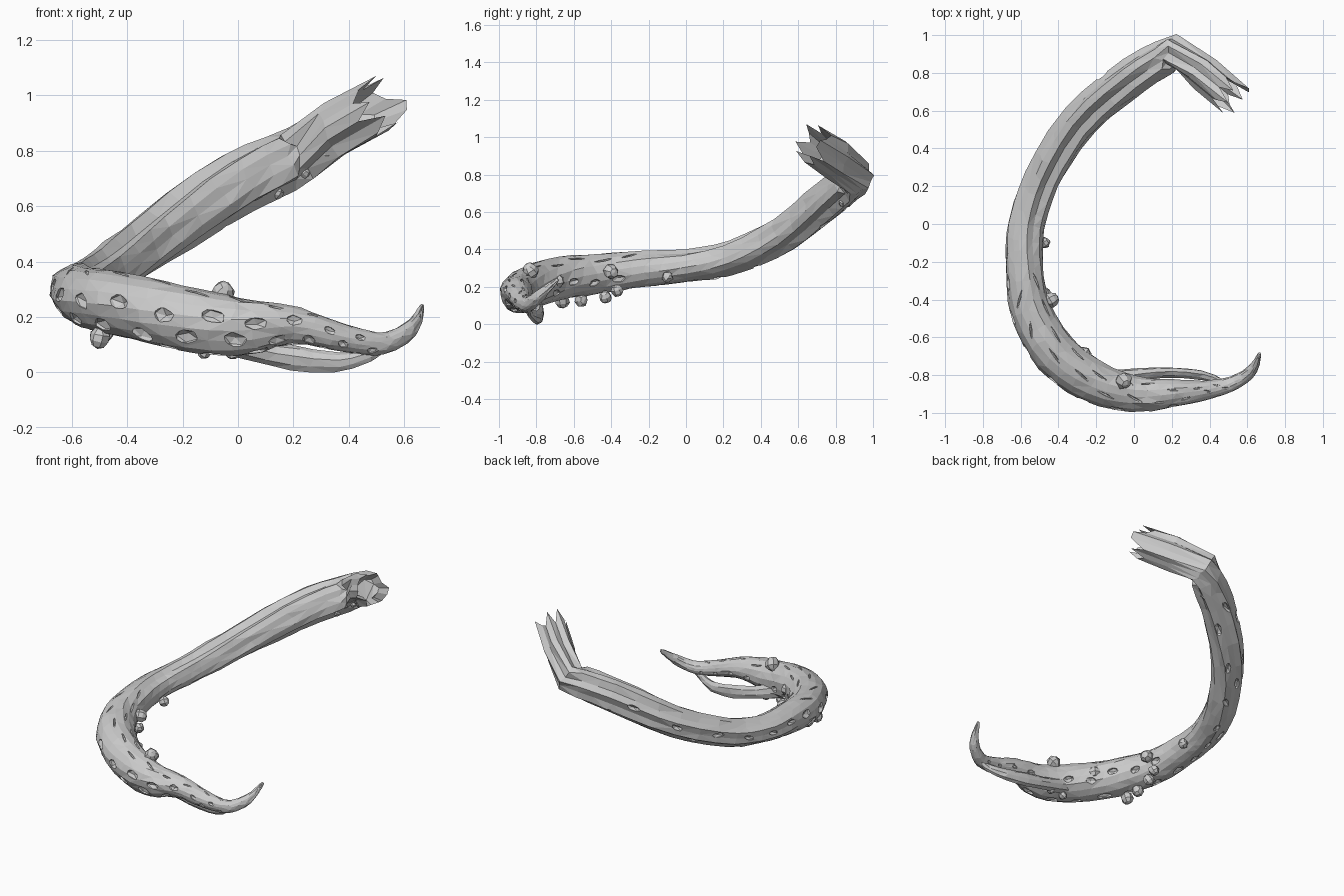
import bpy, bmesh, math, random
from mathutils import Vector, Matrix
from mathutils.bvhtree import BVHTree

if "Cube" in bpy.data.objects:
    bpy.data.objects.remove(bpy.data.objects["Cube"])

random.seed(11)
mat = bpy.data.materials.new("grey bark")
mat.diffuse_color = (0.6, 0.6, 0.6, 1)
mat.use_nodes = True
mat.node_tree.nodes["Principled BSDF"].inputs["Base Color"].default_value = mat.diffuse_color
UP = Vector((0, 0, 1))


def finish(bm, name):
    bmesh.ops.recalc_face_normals(bm, faces=bm.faces)
    me = bpy.data.meshes.new(name)
    bm.to_mesh(me)
    bm.free()
    me.materials.append(mat)
    ob = bpy.data.objects.new(name, me)
    bpy.context.collection.objects.link(ob)
    return ob


def smooth_path(pts, sub):
    """Catmull-Rom through (x, y, z, side radius, up radius) points."""
    out = []
    for i in range(len(pts) - 1):
        p = [pts[max(i - 1, 0)], pts[i], pts[i + 1], pts[min(i + 2, len(pts) - 1)]]
        for j in range(sub):
            t = j / sub
            out.append([0.5 * (2 * b + (c - a) * t + (2 * a - 5 * b + 4 * c - d) * t * t
                               + (3 * b - a - 3 * c + d) * t ** 3) for a, b, c, d in zip(*p)])
    return out + [list(pts[-1])]


def frames(path):
    """Centre, tangent, outward and upward axes for every ring."""
    res = []
    for i, p in enumerate(path):
        c = Vector(p[:3])
        a = Vector(path[max(i - 1, 0)][:3])
        b = Vector(path[min(i + 1, len(path) - 1)][:3])
        t = (c - a).normalized() + (b - c).normalized()
        t.normalize()
        s = t.cross(UP).normalized()
        res.append((c, t, s, s.cross(t), p[3], p[4]))
    return res


def tube(fr, n, ridge_amp, rough, torn=False):
    """Ridged tube: each side keeps its own height, drifting slowly along the length."""
    bm = bmesh.new()
    ridge = [random.uniform(-.8, -.2) if k % 3 == 1 else random.uniform(-.1, .5) for k in range(n)]
    rings = []
    for i, (c, t, s, u, rh, rv) in enumerate(fr):
        amp = ridge_amp(i / (len(fr) - 1))
        ring = []
        for k in range(n):
            ridge[k] = max(-.8, min(0.5, ridge[k] + random.uniform(-.2, .2)))
            f = 1 + amp * ridge[k] + random.uniform(-rough, rough)
            ang = 2 * math.pi * k / n + i * 0.035
            slide = random.uniform(-0.02, 0.02) if 0 < i < len(fr) - 1 else 0
            if torn and i == 0:
                slide = (-0.06, 0.01, 0.05, -0.04, 0.04)[k % 5]
            ring.append(bm.verts.new(c + s * rh * f * math.cos(ang) + u * rv * f * math.sin(ang) + t * slide))
        rings.append(ring)
    if torn:  # hollow inside the broken end
        c, t = fr[0][:2]
        rings.insert(0, [bm.verts.new(c + (v.co - c) * 0.7 + t * 0.12) for v in rings[0]])
    for a, b in zip(rings, rings[1:]):
        for k in range(n):
            q = (k + 1) % n
            bm.faces.new((a[k], a[q], b[q], b[k]))
    bm.faces.new(rings[0])
    bm.faces.new(rings[-1])
    bmesh.ops.triangulate(bm, faces=bm.faces)
    return bm


# Main curved limb, from the broken upper end to the hooked tip
BEND = [(0.505, 0.68, 0.96, .085, .10), (0.36, 0.80, 0.88, .088, .105)]
BODY = [(0.215, 0.91, 0.785, .088, .10), (0.0, 0.78, 0.685, .098, .105), (-0.29, 0.54, 0.49, .096, .093),
        (-0.48, 0.25, 0.355, .094, .086), (-0.57, 0.0, 0.31, .096, .085), (-0.58, -0.22, 0.295, .098, .096),
        (-0.545, -0.46, 0.27, .108, .108), (-0.42, -0.68, 0.245, .118, .115), (-0.22, -0.83, 0.20, .117, .116),
        (0.0, -0.90, 0.165, .097, .107), (0.2, -0.895, 0.17, .075, .068), (0.38, -0.88, 0.125, .052, .05),
        (0.52, -0.845, 0.105, .04, .04), (0.62, -0.78, 0.155, .03, .03), (0.665, -0.685, 0.24, .008, .008)]
body_fr = frames(BEND + smooth_path(BODY, 3))
bm = tube(body_fr, 16, lambda f: 0.27 if f < .22 else max(0.05, 0.27 - (f - .22) * 1.3), 0.025, True)
tree = BVHTree.FromBMesh(bm)
limb = finish(bm, "curved_limb")

# Cutters: faceted pits on the outer and lower sides, thin slits on top
cut = bmesh.new()


def dent(i, deg, length, width, depth, skew=0.0):
    c, t, s, u, rh, rv = body_fr[i]
    a = math.radians(deg)
    d = s * math.cos(a) + u * math.sin(a)
    hit = tree.ray_cast(c, d)[0]
    if hit is None:
        return
    w = d.cross(t).normalized()
    t2 = (t + w * skew).normalized()
    w = d.cross(t2).normalized()
    m = Matrix((t2 * length, w * width, d * depth)).transposed().to_4x4()
    m.translation = hit
    nv = bmesh.ops.create_icosphere(cut, subdivisions=1, radius=1)['verts']
    for v in nv:
        v.co *= random.uniform(.8, 1.15)
    bmesh.ops.transform(cut, matrix=m, verts=nv)


def jit(x):
    return x + random.uniform(-9, 9)


for i in range(5, 38):
    low = i >= 18
    k = min(1.0, body_fr[i][5] / .1)
    sk = random.uniform(-.3, .3)
    if i % 2 == 0:
        dent(i, jit(8), .05 * k, (.03 if low else .02) * k, .026 * k, sk)
        dent(i, jit(-85), .05 * k, (.028 if low else .022) * k, .026 * k, sk)
    elif low:
        dent(i, jit(-38), .05 * k, .034 * k, .026 * k, sk)
        dent(i, jit(198), .038 * k, .024 * k, .022 * k, sk)
    elif i % 4 == 1:
        dent(i, -45, .05, .018, .022, sk)
    if low:
        dent(i, random.uniform(50, 90) if i % 2 else random.uniform(95, 140),
             .06 * k, .007, .013 * k, random.uniform(-.5, .5))
cutter = finish(cut, "pit_cutter")
cutter.hide_render = True
mod = limb.modifiers.new("pits", 'BOOLEAN')
mod.operation = 'DIFFERENCE'
mod.object = cutter
mod.solver = 'EXACT'
mod.use_self = True
bpy.context.view_layer.objects.active = limb
limb.select_set(True)
bpy.ops.object.modifier_apply(modifier="pits")
bpy.data.objects.remove(cutter)

# Split strand running below the limb near the tip
STRAND = [(-0.14, -0.82, 0.14, .05, .05), (0.04, -0.795, 0.085, .035, .04), (0.2, -0.785, 0.052, .028, .046),
          (0.36, -0.80, 0.036, .026, .034), (0.47, -0.835, 0.06, .018, .024), (0.55, -0.84, 0.105, .008, .008)]
finish(tube(frames(smooth_path(STRAND, 2)), 8, lambda f: .1, .04), "split_strand")

# Wart-like knobs on the inner and lower sides
KNOBS = [(-.055, -.83, .285, .045), (-.435, -.40, .28, .042), (-.50, -.66, .125, .04), (-.50, -.56, .13, .038),
         (-.48, -.43, .145, .036), (-.47, -.37, .18, .034), (-.475, -.10, .25, .032), (-.12, -.82, .072, .026),
         (-.265, -.69, .23, .04), (.14, .84, .65, .025), (.24, .87, .72, .022), (.33, .80, .79, .022),
         (-.02, -.81, .075, .03)]
for j, (x, y, z, r) in enumerate(KNOBS):
    kb = bmesh.new()
    bmesh.ops.create_uvsphere(kb, u_segments=7, v_segments=5, radius=r)
    for v in kb.verts:
        v.co *= random.uniform(.88, 1.08)
    rot = Matrix.Rotation(random.uniform(0, 3), 4, Vector((random.random(), random.random(), 1)))
    kb.transform(Matrix.Translation((x, y, z)) @ rot)
    finish(kb, "knob_%02d" % (j + 1))
